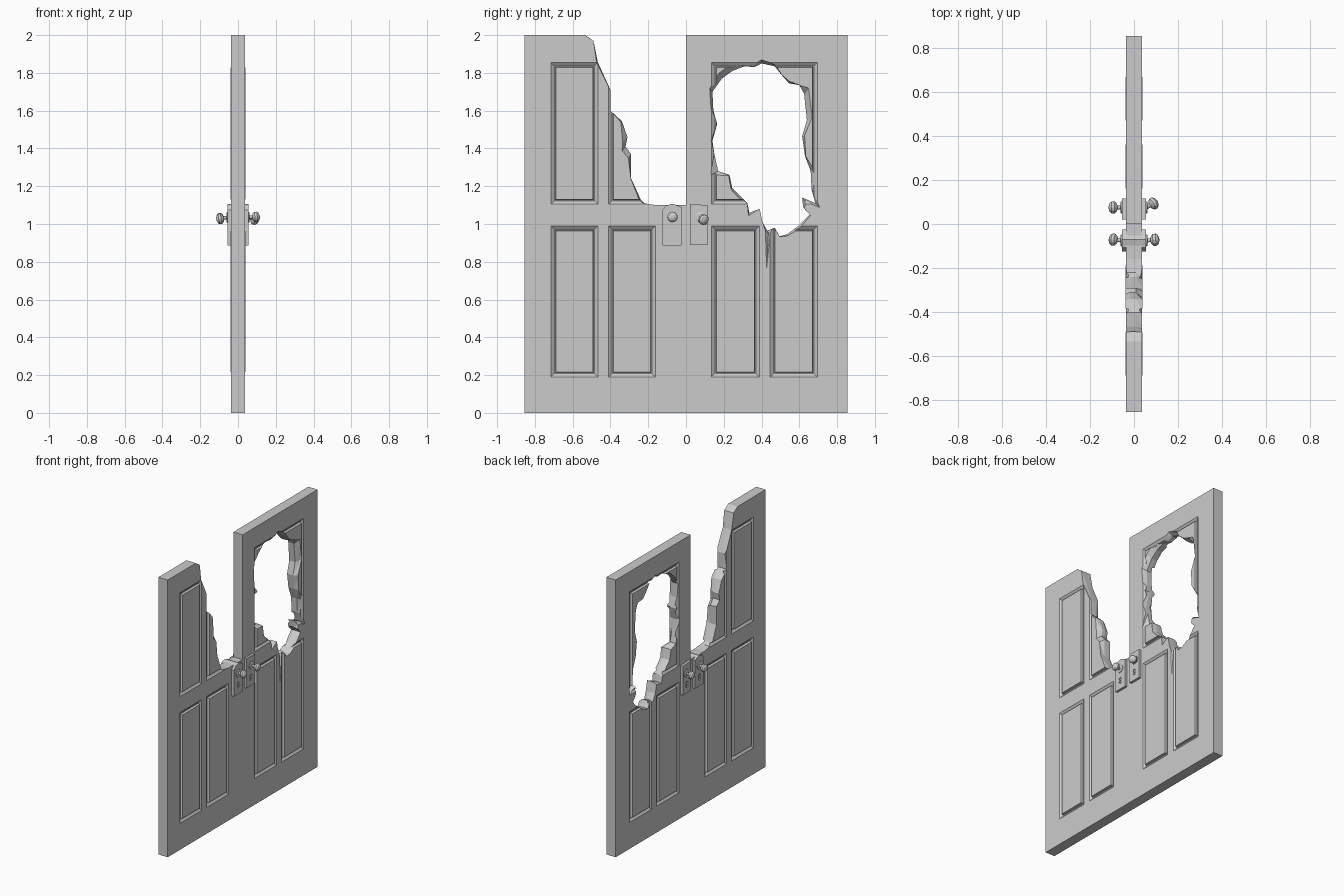
import bpy, bmesh, math, random
from mathutils import Vector, Matrix

if "Cube" in bpy.data.objects:
    bpy.data.objects.remove(bpy.data.objects["Cube"])

random.seed(4)
HT = 0.0375  # half thickness of the slab


def to_object(name, bm):
    bmesh.ops.remove_doubles(bm, verts=bm.verts, dist=1e-5)
    bmesh.ops.recalc_face_normals(bm, faces=bm.faces)
    me = bpy.data.meshes.new(name)
    bm.to_mesh(me)
    bm.free()
    ob = bpy.data.objects.new(name, me)
    bpy.context.collection.objects.link(ob)
    return ob


def cut(ob, tool):
    tool.hide_render = True
    m = ob.modifiers.new("cut", 'BOOLEAN')
    m.operation, m.solver, m.object = 'DIFFERENCE', 'EXACT', tool
    bpy.context.view_layer.objects.active = ob
    bpy.ops.object.modifier_apply(modifier=m.name)
    bpy.data.objects.remove(tool)


def loft(bm, rings, caps=True):
    vs = [[bm.verts.new(p) for p in r] for r in rings]
    n = len(vs[0])
    for a, b in zip(vs, vs[1:]):
        for i in range(n):
            j = (i + 1) % n
            bm.faces.new((a[i], a[j], b[j]))
            bm.faces.new((a[i], b[j], b[i]))
    if caps:
        bm.faces.new(vs[0])
        bm.faces.new(vs[-1])


# door slab: grid of rails and stiles, panel cells get a moulding groove
Y = [-.855, -.715, -.467, -.41, -.162, .135, .388, .445, .695, .855]
Z = [0, .19, .99, 1.105, 1.855, 2]
bm = bmesh.new()


def quad(*pts):
    bm.faces.new([bm.verts.new(p) for p in pts])


def rect(x, y0, y1, z0, z1, d):
    return [(x, y0 + d, z0 + d), (x, y1 - d, z0 + d), (x, y1 - d, z1 - d), (x, y0 + d, z1 - d)]


for s in (-1, 1):
    for i in range(len(Y) - 1):
        for k in range(len(Z) - 1):
            cell = (Y[i], Y[i + 1], Z[k], Z[k + 1])
            prev = rect(s * HT, *cell, 0)
            if i in (1, 3, 5, 7) and k in (1, 3):
                for d, x in ((.018, .024), (.023, .024), (.026, .0395)):
                    nxt = rect(s * x, *cell, d)
                    for a in range(4):
                        b = (a + 1) % 4
                        quad(prev[a], prev[b], nxt[b], nxt[a])
                    prev = nxt
            quad(*prev)
for y0, y1 in zip(Y, Y[1:]):
    for z in (0, 2):
        quad((-HT, y0, z), (HT, y0, z), (HT, y1, z), (-HT, y1, z))
for z0, z1 in zip(Z, Z[1:]):
    for y in (Y[0], Y[-1]):
        quad((-HT, y, z0), (HT, y, z0), (HT, y, z1), (-HT, y, z1))
door = to_object("double_door", bm)


# splintered openings: outline at mid depth, chipped wider on the faces
def breakage(outline, centre, fixed=0):
    c = Vector(centre)
    pts = [Vector(p) for p in outline]

    def ring(x, chips):
        return [(x, *(p + (p - c).normalized() * h)) for p, h in zip(pts, chips)]
    n = len(pts)

    def chips(amount):
        return [0 if i >= n - fixed else amount * random.random() ** 2 for i in range(n)]
    f, b = chips(.045), chips(.015)
    zero = [0] * n
    b2 = bmesh.new()
    loft(b2, [ring(.06, f), ring(.04, f), ring(.008, zero), ring(-.015, zero), ring(-.04, b), ring(-.06, b)])
    return to_object("break_cutter", b2)


gap = [(-.535, 2.001), (-.49, 1.97), (-.467, 1.857), (-.40, 1.71), (-.40, 1.60), (-.34, 1.545),
       (-.31, 1.46), (-.32, 1.41), (-.29, 1.37), (-.29, 1.24), (-.24, 1.13), (-.22, 1.11),
       (-.16, 1.10), (0, 1.10), (0, 2.1), (-.535, 2.1)]
hole = [(.14, 1.70), (.19, 1.77), (.245, 1.81), (.31, 1.835), (.36, 1.83), (.40, 1.85), (.47, 1.835),
        (.505, 1.79), (.545, 1.745), (.60, 1.735), (.625, 1.69), (.64, 1.55), (.615, 1.465), (.63, 1.36),
        (.66, 1.28), (.665, 1.18), (.685, 1.11), (.615, 1.14), (.62, 1.09), (.655, 1.05), (.595, .99),
        (.535, .945), (.495, .935), (.47, .98), (.43, .965), (.405, 1.01), (.39, 1.08), (.335, 1.06),
        (.325, 1.11), (.28, 1.155), (.245, 1.19), (.23, 1.26), (.17, 1.28), (.15, 1.37), (.14, 1.44),
        (.165, 1.53), (.145, 1.60)]
cut(door, breakage(gap, (0, 1.8), 5))
cut(door, breakage(hole, (.4, 1.4)))

# long splinter torn down the stile under the hole
bm = bmesh.new()
for p in ((.06, .395, 1.03), (.06, .47, 1.03), (.015, .44, 1.03), (.05, .42, .62)):
    bm.verts.new(p)
bmesh.ops.convex_hull(bm, input=bm.verts)
cut(door, to_object("splinter_cutter", bm))


# lock plates with keyholes, passing through the slab
def lock_plate(name, outline, y):
    b = bmesh.new()
    loft(b, [[(x, *p) for p in outline] for x in (-.055, .055)])
    plate = to_object(name, b)
    for s in (-1, 1):
        for z, r in ((.961, .012), (.938, .011)):
            b = bmesh.new()
            loft(b, [[(s * x, y + r * math.cos(t * math.pi / 4), z + r * math.sin(t * math.pi / 4))
                      for t in range(8)] for x in (.049, .06)])
            cut(plate, to_object("keyhole_cutter", b))


lock_plate("lock_plate_left", [(-.125, .885), (-.025, .885), (-.025, 1.09), (-.07, 1.107),
                               (-.105, 1.098), (-.125, 1.075)], -.075)
lock_plate("lock_plate_right", [(.02, .89), (.115, .89), (.115, 1.10), (.02, 1.105)], .068)


# door knobs: rose, stem and rounded grip, each knocked slightly askew
ROSE = [(-.002, .028), (.004, .028), (.007, .02), (.007, .008)]
GRIP = [(0, .009), (.02, .009), (.024, .018), (.032, .027), (.045, .028), (.055, .021), (.060, .008)]


def lathe(name, profile, mat):
    b = bmesh.new()
    loft(b, [[mat @ Vector((x, r * math.cos(t * math.tau / 12), r * math.sin(t * math.tau / 12)))
              for t in range(12)] for x, r in profile])
    return to_object(name, b)


for name, s, y, yaw, pitch in (("left_outer", 1, -.075, .08, .05), ("left_inner", -1, -.075, .1, -.2),
                               ("right_outer", 1, .075, .5, -.3), ("right_inner", -1, .075, 0, -.1)):
    base = Matrix.Translation((s * .055, y, 1.035)) @ Matrix.Diagonal((s, 1, 1, 1))
    tilt = base @ Matrix.Rotation(yaw, 4, 'Z') @ Matrix.Rotation(-pitch, 4, 'Y')
    lathe("knob_rose_" + name, ROSE, base)
    lathe("knob_" + name, GRIP, tilt)
